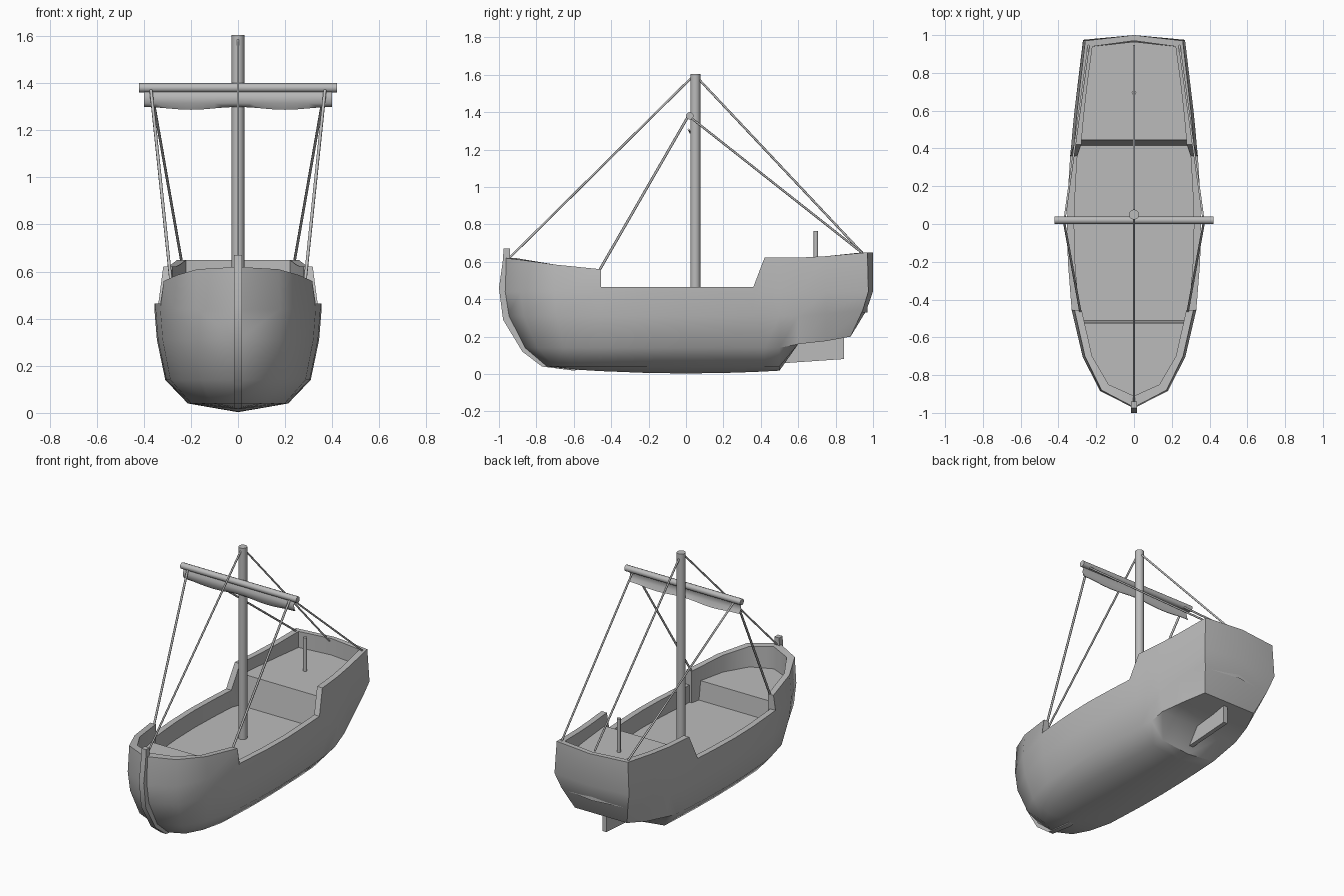
import bpy, bmesh, math
from mathutils import Vector

if "Cube" in bpy.data.objects:
    bpy.data.objects.remove(bpy.data.objects["Cube"])

grey = bpy.data.materials.new("plain_grey")
grey.diffuse_color = (0.5, 0.5, 0.5, 1)
grey.use_nodes = True
grey.node_tree.nodes["Principled BSDF"].inputs["Base Color"].default_value = grey.diffuse_color


def finish(name, bm, mirror=False, angle=50):
    bmesh.ops.remove_doubles(bm, verts=bm.verts, dist=0.0005)
    bmesh.ops.dissolve_degenerate(bm, edges=bm.edges, dist=0.0005)
    bmesh.ops.recalc_face_normals(bm, faces=bm.faces)
    me = bpy.data.meshes.new(name)
    bm.to_mesh(me)
    bm.free()
    me.materials.append(grey)
    ob = bpy.data.objects.new(name, me)
    bpy.context.collection.objects.link(ob)
    bpy.ops.object.select_all(action='DESELECT')
    ob.select_set(True)
    bpy.context.view_layer.objects.active = ob
    if mirror:
        m = ob.modifiers.new("mirror", 'MIRROR')
        m.use_clip = True
        bpy.ops.object.modifier_apply(modifier=m.name)
    bpy.ops.object.shade_smooth_by_angle(angle=math.radians(angle))
    return ob


def grid(name, rows, mirror=False):
    bm = bmesh.new()
    vs = [[bm.verts.new(p) for p in r] for r in rows]
    for a, b in zip(vs, vs[1:]):
        for j in range(len(a) - 1):
            bm.faces.new((a[j], b[j], b[j + 1], a[j + 1]))
    return finish(name, bm, mirror)


def rod(name, a, b, r, sides=8):
    a, b = Vector(a), Vector(b)
    bm = bmesh.new()
    bmesh.ops.create_cone(bm, cap_ends=True, segments=sides, radius1=r, radius2=r, depth=(b - a).length)
    rot = (b - a).to_track_quat('Z', 'Y').to_matrix()
    for v in bm.verts:
        v.co = rot @ v.co + (a + b) / 2
    return finish(name, bm, angle=65)


def plate(name, outline, half):
    # side outline (y, z) extruded across x
    bm = bmesh.new()
    l = [bm.verts.new((-half, y, z)) for y, z in outline]
    r = [bm.verts.new((half, y, z)) for y, z in outline]
    bm.faces.new(l)
    bm.faces.new(r[::-1])
    for i in range(len(l)):
        k = (i + 1) % len(l)
        bm.faces.new((l[i], r[i], r[k], l[k]))
    return finish(name, bm, angle=30)


# hull stations: y, half width, rail height
stations = [(-.97, 0, .62), (-.88, .18, .61), (-.70, .272, .585), (-.455, .33, .56), (-.455, .33, .465),
            (-.2, .35, .465), (0, .355, .465), (.2, .348, .465), (.36, .338, .465), (.42, .332, .622),
            (.50, .325, .622), (.60, .315, .622), (.75, .297, .63), (.97, .27, .65)]
bow_k = [.27, .57, .80, .97, 1.01, 1.0]       # stem rake per level
stern_y = [.88, .88, .88, .945, .975, .97]    # transom rake per level
bulge = [0, 0, 0, .02, .024, .03]             # transom centre point
WALL = .038


def section(y, w, top):
    fac = [0, .6, .87, .97, 1, .955 if top > .5 else 1]
    ys = [y] * 6
    if y < -.46:
        ys = [-.46 + (y + .46) * k for k in bow_k]
    zs = [.003 + .06 * ys[0] ** 2, .04, .14, .31, .44, top]
    if y >= .6:                                # counter above the rudder
        t = (y - .6) / .37
        c = .16 + .04 * t
        zs[:4] = [c, c, c, .31 + .03 * t]
        fac[1:4] = [.6 - .1 * t, .9 - .2 * t, .97 - .08 * t]
    if y > .9:
        ys = stern_y
    pts = [Vector((w * f, yy, z)) for f, yy, z in zip(fac, ys, zs)]
    dy = .06 if y < -.95 else .03 if y < -.8 else -.03 if y > .9 else 0
    p = pts[-1]
    xi = max(p.x - WALL, 0)
    return pts + [Vector((xi, p.y + dy, p.z)), Vector((xi, p.y + dy, .33))]


rows = [section(*s) for s in stations]
centre = [Vector((0, p.y + b, p.z)) for p, b in zip(rows[-1], bulge + [.03, .03])]
grid("hull", rows + [centre], True)


# decks spanning between the inner hull walls
def rim(y):
    pts = [r[-1] for r in rows]
    for a, b in zip(pts, pts[1:]):
        if a.y <= y <= b.y and b.y > a.y:
            return a.x + (b.x - a.x) * (y - a.y) / (b.y - a.y) + .008
    return 0


def deck(name, ys, z):
    return grid(name, [[(0, y, z), (rim(y), y, z)] for y in ys], True)


deck("main_deck", [-.53, -.455, -.2, 0, .2, .36, .42], .352)
deck("fore_deck", [-.909, -.85, -.70, -.525], .475)
deck("aft_deck", [.445, .6, .75, .939, .965], .545)
for name, y0, y1, z in (("fore_bulkhead", -.512, -.525, .475), ("aft_bulkhead", .415, .445, .545)):
    grid(name, [[(0, y0, .352), (rim(y0), y0, .352)], [(0, y1, z), (rim(y1), y1, z)]], True)

# stem and rudder
plate("stem_post", [(-.975, .67), (-.98, .60), (-1, .46), (-.978, .29), (-.875, .12), (-.77, .04), (-.6, .018),
                    (-.55, .03), (-.74, .07), (-.84, .15), (-.93, .31), (-.945, .46), (-.94, .67)], .017)
plate("rudder", [(.48, .055), (.845, .08), (.845, .2), (.60, .17), (.48, .15)], .014)

# mast, yard and tiller post
rod("mast", (0, .05, .35), (0, .05, 1.605), .027, 12)
rod("yard", (-.42, .02, 1.38), (.42, .02, 1.38), .02, 10)
rod("tiller_post", (0, .695, .54), (0, .695, .765), .012)

# furled sail, hanging in a shallow curve
sail = []
for i in range(17):
    x = -.4 + .05 * i
    low = 1.293 + .006 * math.cos(x * math.pi / .2)
    sail.append([(x, .014, 1.372), (x, .002, 1.345), (x, .005, 1.315), (x, .02, low),
                 (x, .024, low), (x, .012, 1.318), (x, .009, 1.345), (x, .022, 1.372)])
grid("furled_sail", sail)

# rigging
rod("fore_stay", (0, .03, 1.585), (0, -.945, .62), .006, 6)
rod("back_stay", (0, .06, 1.585), (0, .945, .645), .006, 6)
for side, s in (("left", -1), ("right", 1)):
    rod("fore_brace_" + side, (s * .37, .01, 1.375), (s * .285, -.46, .56), .007, 6)
    rod("aft_brace_" + side, (s * .368, .02, 1.375), (s * .24, .945, .645), .006, 6)
